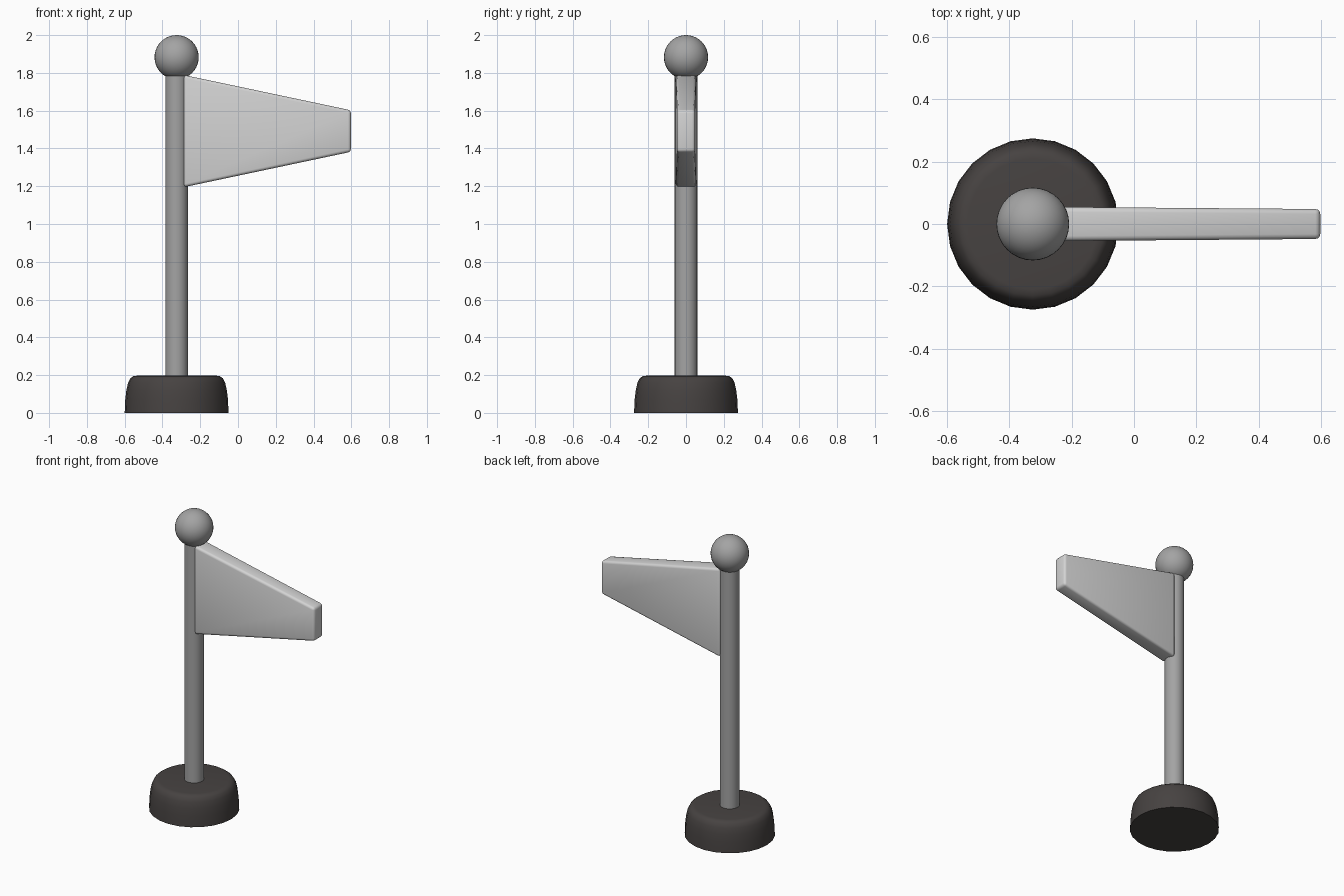
import bpy, bmesh, math

if "Cube" in bpy.data.objects:
    bpy.data.objects.remove(bpy.data.objects["Cube"])

PX = -0.325  # pole axis


def material(name, rgb):
    m = bpy.data.materials.new(name)
    m.diffuse_color = (*rgb, 1)
    m.use_nodes = True
    m.node_tree.nodes["Principled BSDF"].inputs["Base Color"].default_value = m.diffuse_color
    return m


def add_object(name, bm, mat, angle=40):
    bmesh.ops.recalc_face_normals(bm, faces=bm.faces)
    me = bpy.data.meshes.new(name)
    bm.to_mesh(me)
    bm.free()
    me.materials.append(mat)
    ob = bpy.data.objects.new(name, me)
    bpy.context.collection.objects.link(ob)
    bpy.ops.object.select_all(action='DESELECT')
    ob.select_set(True)
    bpy.context.view_layer.objects.active = ob
    bpy.ops.object.shade_smooth_by_angle(angle=math.radians(angle))
    return ob


def lathe(name, profile, sides, mat):
    """Closed solid turned about the pole axis from (radius, z) rings."""
    bm = bmesh.new()
    rings = [[bm.verts.new((PX + r * math.cos(2 * math.pi * i / sides),
                            r * math.sin(2 * math.pi * i / sides), z))
              for i in range(sides)] for r, z in profile]
    for a, b in zip(rings, rings[1:]):
        for i in range(sides):
            j = (i + 1) % sides
            bm.faces.new((a[i], a[j], b[j], b[i]))
    bm.faces.new(rings[0][::-1])
    bm.faces.new(rings[-1])
    return add_object(name, bm, mat)


dark = material("dark brown grey", (0.062, 0.055, 0.053))
grey = material("mid grey", (0.37, 0.37, 0.37))
light = material("light grey", (0.65, 0.65, 0.65))

# Base with rounded upper rim
lathe("base", [(0.275, 0), (0.272, 0.07), (0.266, 0.12), (0.257, 0.16),
               (0.245, 0.183), (0.23, 0.194), (0.21, 0.197)], 24, dark)

# Pole
lathe("pole", [(0.06, 0.18), (0.06, 1.79)], 24, grey)

# Ball finial
bm = bmesh.new()
bmesh.ops.create_uvsphere(bm, u_segments=32, v_segments=20, radius=0.117)
bmesh.ops.translate(bm, verts=bm.verts, vec=(PX, 0, 1.883))
add_object("ball_finial", bm, grey)

# Tapered pennant: outline with slightly thinner tip, rounded edges
bm = bmesh.new()
outline = [(-0.287, 1.195, 0.055), (0.598, 1.382, 0.048),
           (0.598, 1.602, 0.048), (-0.287, 1.789, 0.055)]
front = [bm.verts.new((x, -t, z)) for x, z, t in outline]
back = [bm.verts.new((x, t, z)) for x, z, t in outline]
bm.faces.new(front)
bm.faces.new(back[::-1])
for i in range(4):
    j = (i + 1) % 4
    bm.faces.new((front[i], back[i], back[j], front[j]))
bmesh.ops.recalc_face_normals(bm, faces=bm.faces)
bmesh.ops.bevel(bm, geom=bm.edges[:], offset=0.016, segments=3, profile=0.5,
                affect='EDGES', clamp_overlap=True)
add_object("flag", bm, light)
